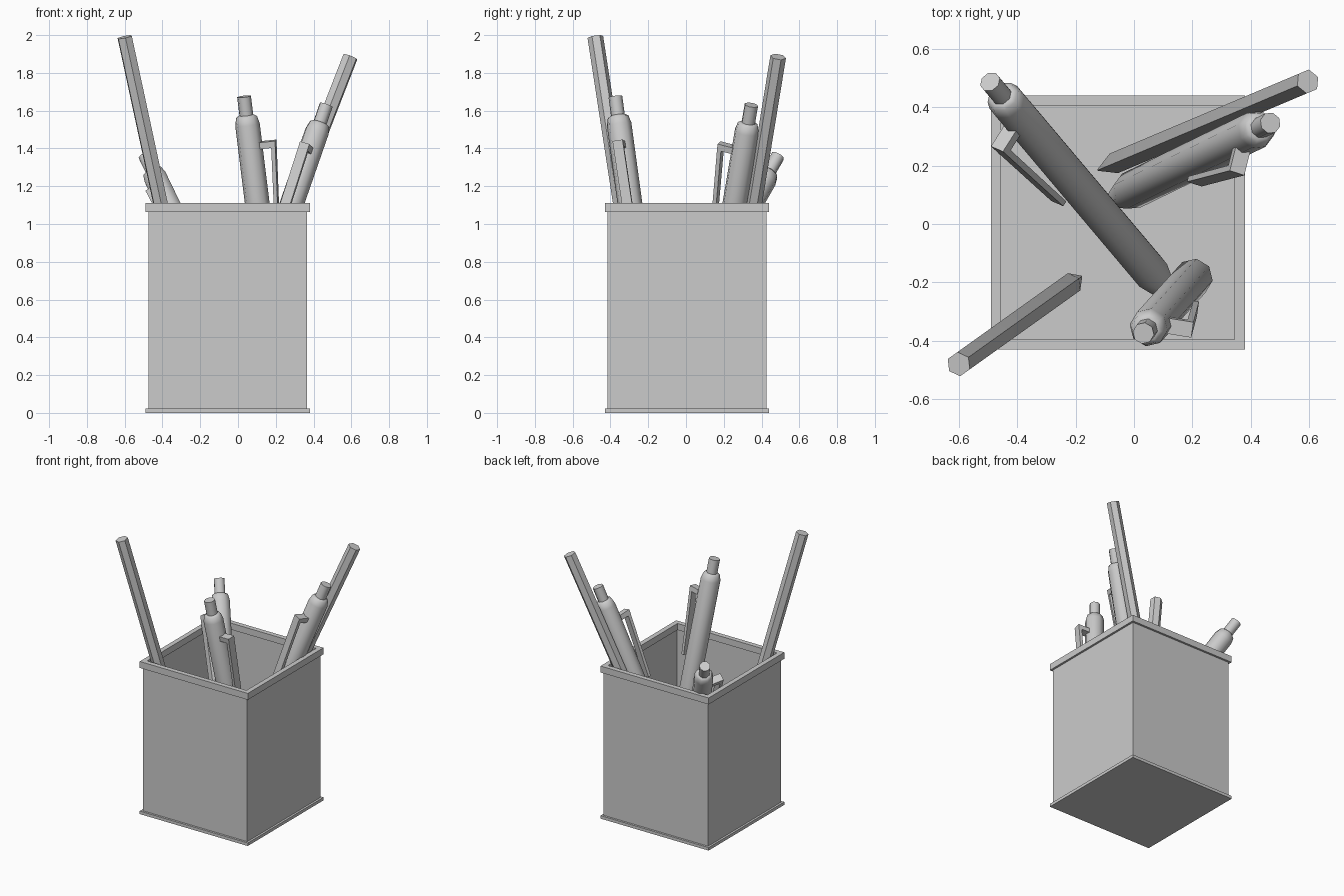
import bpy, bmesh, math
from mathutils import Vector, Matrix

cube = bpy.data.objects.get("Cube")
if cube:
    bpy.data.objects.remove(cube, do_unlink=True)

# Single grey material
grey = bpy.data.materials.new("light_grey")
grey.use_nodes = True
grey.diffuse_color = (0.6, 0.6, 0.6, 1)
grey.node_tree.nodes["Principled BSDF"].inputs["Base Color"].default_value = (0.6, 0.6, 0.6, 1)


def finish(bm, name, matrix, angle=50):
    """Turn a bmesh into a shaded object placed by a matrix."""
    bmesh.ops.recalc_face_normals(bm, faces=bm.faces)
    mesh = bpy.data.meshes.new(name)
    bm.to_mesh(mesh)
    bm.free()
    mesh.materials.append(grey)
    obj = bpy.data.objects.new(name, mesh)
    obj.matrix_world = matrix
    bpy.context.collection.objects.link(obj)
    bpy.ops.object.select_all(action='DESELECT')
    obj.select_set(True)
    bpy.context.view_layer.objects.active = obj
    bpy.ops.object.shade_smooth_by_angle(angle=math.radians(angle))
    return obj


def loft(bm, rings, closed=False):
    """Skin a list of point rings; cap the ends or close the loop."""
    loops = [[bm.verts.new(p) for p in ring] for ring in rings]
    n = len(loops[0])
    pairs = list(zip(loops, loops[1:]))
    if closed:
        pairs.append((loops[-1], loops[0]))
    else:
        bm.faces.new(loops[0])
        bm.faces.new(loops[-1])
    for a, b in pairs:
        for i in range(n):
            j = (i + 1) % n
            bm.faces.new((a[i], a[j], b[j], b[i]))


def square(h, z):
    return [(-h, -h, z), (h, -h, z), (h, h, z), (-h, h, z)]


def circle(r, z, sides):
    return [(r * math.cos(math.tau * i / sides), r * math.sin(math.tau * i / sides), z)
            for i in range(sides)]


def turned(name, profile, sides, matrix):
    """Round or faceted part from (height, radius) pairs along its axis."""
    bm = bmesh.new()
    loft(bm, [circle(r, z, sides) for z, r in profile])
    return finish(bm, name, matrix)


def frame(tip, top, side):
    """Local frame: z runs from tip to top, x points towards side."""
    z = (top - tip).normalized()
    x = (side - side.dot(z) * z).normalized()
    y = z.cross(x)
    m = Matrix((x, y, z)).transposed().to_4x4()
    m.translation = tip
    return m, (top - tip).length


# Square holder: base, four walls and rim
holder = Matrix.Translation((-0.055, 0.005, 0))


def square_tube(name, outer, inner, low, high):
    bm = bmesh.new()
    loft(bm, [square(outer, low), square(outer, high),
              square(inner, high), square(inner, low)], closed=True)
    finish(bm, name, holder, 30)


bm = bmesh.new()
loft(bm, [square(0.435, 0), square(0.435, 0.022)])
finish(bm, "holder_base", holder, 30)
square_tube("holder_walls", 0.42, 0.408, 0.022, 1.07)
square_tube("holder_rim", 0.435, 0.40, 1.063, 1.11)


# Hexagonal pencils, sharpened end down
def pencil(name, tip, top):
    m, length = frame(Vector(tip), Vector(top), Vector((0, 0, 1)))
    turned(name, [(0, 0.003), (0.2, 0.042), (length, 0.042)], 6, m)


pencil("left_pencil", (-0.18, -0.18, 0.04), (-0.60, -0.48, 1.99))
pencil("right_pencil", (-0.123, 0.185, 0.04), (0.595, 0.488, 1.885))


# Click pens: tapered barrel, push button and a bent clip
def pen(name, tip, top, clip_side):
    m, length = frame(Vector(tip), Vector(top), Vector(clip_side))
    end = length - 0.10
    turned(name + "_barrel", [(0, 0.015), (0.25, 0.066), (end - 0.05, 0.066),
                              (end - 0.01, 0.056), (end, 0.04)], 8, m)
    turned(name + "_button", [(end - 0.02, 0.037), (length, 0.037)], 8, m)
    # Clip outline in the plane of the axis, widened sideways
    z = length - 0.25
    outline = [(0.04, z), (0.14, z), (0.10, z - 0.48),
               (0.08, z - 0.48), (0.115, z - 0.035), (0.04, z - 0.035)]
    bm = bmesh.new()
    loft(bm, [[(x, y, h) for x, h in outline] for y in (-0.027, 0.027)])
    finish(bm, name + "_clip", m, 30)


pen("front_pen", (0.235, -0.15, 0.03), (0.032, -0.374, 1.675), (0.137, -0.02, 0))
pen("right_pen", (-0.09, 0.075, 0.03), (0.467, 0.346, 1.63), (-0.03, -0.12, 0.03))
pen("back_pen", (0.15, -0.275, 0.03), (-0.493, 0.487, 1.36), (-0.07, -0.11, 0.03))
